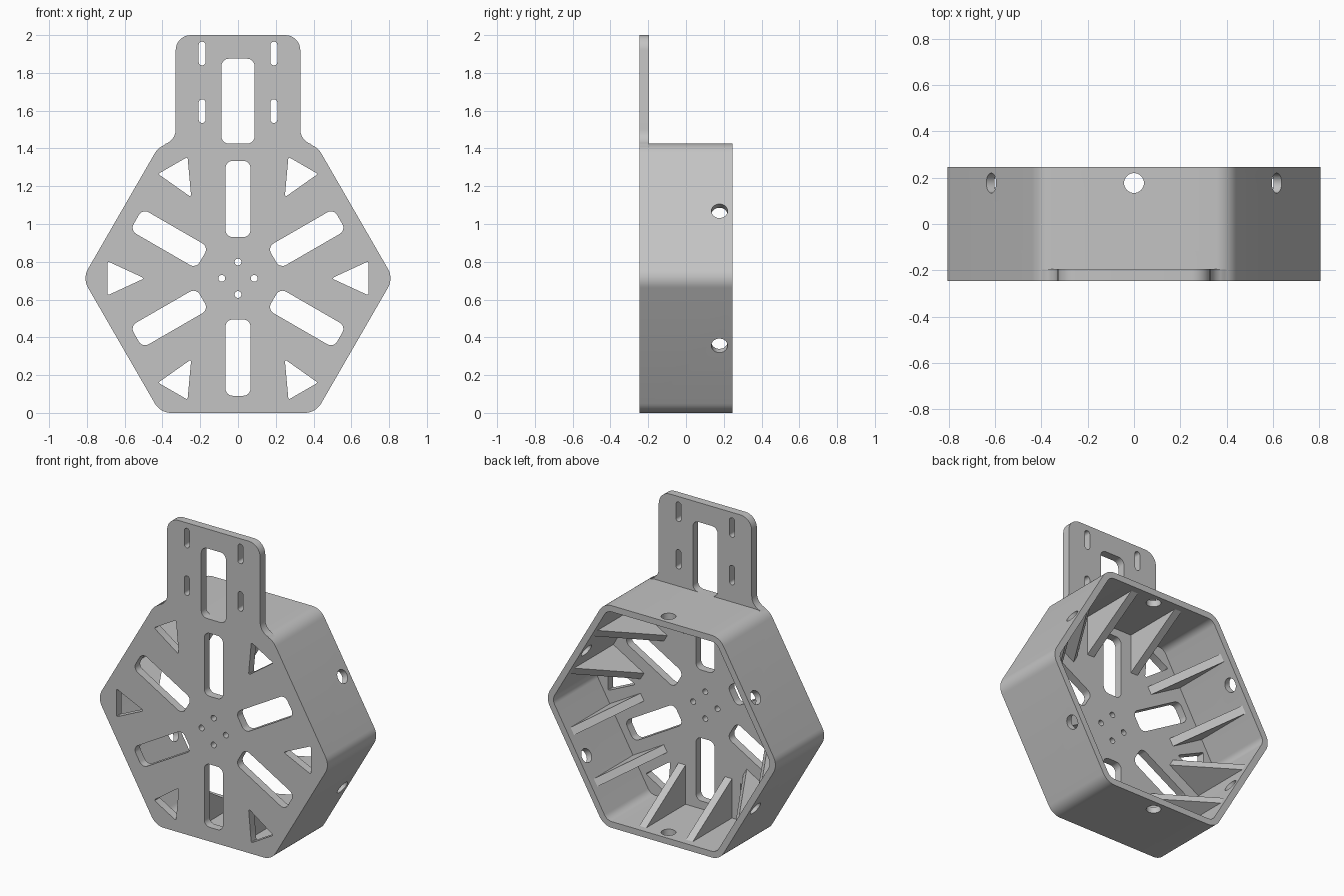
import bpy, bmesh
from math import sin, cos, tan, pi, radians
from mathutils import Vector, Matrix

if "Cube" in bpy.data.objects:
    bpy.data.objects.remove(bpy.data.objects["Cube"])

CZ, APOTHEM, CORNER, WALL = 0.7125, 0.7125, 0.1, 0.04
FRONT, BACK, PLATE = -0.247, 0.247, 0.052
INNER = FRONT + PLATE

grey = bpy.data.materials.new("Light grey")
grey.use_nodes = True
colour = (0.55, 0.55, 0.55, 1)
grey.diffuse_color = colour
grey.node_tree.nodes["Principled BSDF"].inputs["Base Color"].default_value = colour


def arc(cx, cz, r, a0, a1, n=8):
    return [Vector((cx + r * cos(radians(a0 + (a1 - a0) * i / n)),
                    cz + r * sin(radians(a0 + (a1 - a0) * i / n)))) for i in range(n + 1)]


def rounded(corners, r, n=8):
    """Convex anticlockwise polygon with filleted corners."""
    out = []
    for i, p in enumerate(corners):
        p = Vector(p)
        a = (Vector(corners[i - 1]) - p).normalized()
        b = (Vector(corners[(i + 1) % len(corners)]) - p).normalized()
        half = a.angle(b) / 2
        c = p + (a + b).normalized() * r / sin(half)
        start = c.copy() - Vector((-a.y, a.x)) * -r
        t0 = p + a * r / tan(half) - c
        turn = pi - 2 * half
        for k in range(n + 1):
            out.append(c + Matrix.Rotation(turn * k / n, 2) @ t0)
    return out


def rect(x0, x1, z0, z1, r):
    return rounded([(x0, z0), (x1, z0), (x1, z1), (x0, z1)], r)


def spin(points, degrees):
    """Turn points about the hexagon centre, given relative to it."""
    m = Matrix.Rotation(radians(degrees), 2)
    return [m @ Vector(p) + Vector((0, CZ)) for p in points]


def hexagon(apothem, r):
    R = apothem / cos(pi / 6)
    return spin(rounded([(R * cos(i * pi / 3), R * sin(i * pi / 3)) for i in range(6)], r), 0)


def finish(obj):
    bpy.ops.object.select_all(action='DESELECT')
    obj.select_set(True)
    bpy.context.view_layer.objects.active = obj
    bpy.ops.object.shade_smooth_by_angle(angle=radians(30))


def add_mesh(name, mesh):
    mesh.materials.clear()
    mesh.materials.append(grey)
    obj = bpy.data.objects.new(name, mesh)
    bpy.context.collection.objects.link(obj)
    return obj


def slab(name, loops, y0, y1):
    """Extrude filled outlines (first outer, then holes) from y0 to y1."""
    curve = bpy.data.curves.new(name, 'CURVE')
    curve.dimensions, curve.fill_mode = '2D', 'BOTH'
    curve.extrude = (y1 - y0) / 2
    for pts in loops:
        s = curve.splines.new('POLY')
        s.points.add(len(pts) - 1)
        for sp, p in zip(s.points, pts):
            sp.co = (p.x, p.y, 0, 1)
        s.use_cyclic_u = True
    tmp = bpy.data.objects.new(name + " outline", curve)
    bpy.context.collection.objects.link(tmp)
    deps = bpy.context.evaluated_depsgraph_get()
    mesh = bpy.data.meshes.new_from_object(tmp.evaluated_get(deps))
    bpy.data.objects.remove(tmp)
    mesh.transform(Matrix.Translation((0, (y0 + y1) / 2, 0)) @ Matrix.Rotation(pi / 2, 4, 'X'))
    bm = bmesh.new()
    bm.from_mesh(mesh)
    bmesh.ops.remove_doubles(bm, verts=bm.verts, dist=1e-5)
    bmesh.ops.recalc_face_normals(bm, faces=bm.faces)
    bm.to_mesh(mesh)
    bm.free()
    return add_mesh(name, mesh)


# Face plate outline: hexagon flowing into the mounting tab
tab_half = (arc(0.41, 1.50, 0.08, 252, 180) + arc(0.25, 1.92, 0.08, 0, 90))
tab = tab_half + [Vector((-p.x, p.y)) for p in reversed(tab_half)]
hexa = hexagon(APOTHEM, CORNER)
right = [p for p in hexa if p.x > 0 and not (p.y > CZ + 0.6 and p.x < 0.39)]
left = [p for p in hexa if p.x < 0 and not (p.y > CZ + 0.6 and p.x > -0.39)]
lower_right = sorted(right, key=lambda p: p.y + p.x * 1e-3)
lower_left = sorted(left, key=lambda p: -p.y + p.x * 1e-3)
outline = lower_right + tab + lower_left

# Openings in the plate
holes = []
for i in range(6):
    holes.append(spin(rect(0.218, 0.622, -0.066, 0.066, 0.038), 30 + 60 * i))
    holes.append(spin(rounded([(0.495, 0), (0.69, -0.09), (0.69, 0.09)], 0.006, 3), 60 * i))
for i in range(4):
    holes.append(spin(arc(0.086, 0, 0.018, 0, 345, 23), 90 * i))
holes.append(rect(-0.088, 0.088, 1.425, 1.875, 0.04))
for x in (-0.19, 0.19):
    for z in (1.535, 1.84):
        holes.append(rect(x - 0.018, x + 0.018, z, z + 0.125, 0.0175))
finish(slab("face_plate", [outline] + holes, FRONT, INNER))

# Hexagonal side wall with a round hole in each side
wall = slab("side_wall", [hexa, hexagon(APOTHEM - WALL, CORNER - WALL)], INNER, BACK)
bm = bmesh.new()
for i in range(6):
    turn = Matrix.Rotation(radians(60 * i), 4, 'Y')
    place = Matrix.Translation((0, 0, CZ)) @ turn @ Matrix.Translation((0, 0.177, APOTHEM))
    bmesh.ops.create_cone(bm, cap_ends=True, segments=32, radius1=0.043, radius2=0.043,
                          depth=0.3, matrix=place)
cutter_mesh = bpy.data.meshes.new("hole_cutter")
bm.to_mesh(cutter_mesh)
bm.free()
cutter = add_mesh("hole_cutter", cutter_mesh)
cutter.hide_render = True
mod = wall.modifiers.new("Holes", 'BOOLEAN')
mod.operation, mod.solver, mod.object = 'DIFFERENCE', 'EXACT', cutter
bpy.context.view_layer.objects.active = wall
bpy.ops.object.modifier_apply(modifier=mod.name)
bpy.data.objects.remove(cutter)
finish(wall)

# Triangular ribs, a pair on each side
bm = bmesh.new()
top = APOTHEM - WALL + 0.005
profile = [(INNER - 0.005, top), (0.21, top), (INNER - 0.005, top - 0.26)]
for i in range(6):
    m = Matrix.Translation((0, 0, CZ)) @ Matrix.Rotation(radians(60 * i), 4, 'Y')
    for x in (-0.165, 0.165):
        face = bm.faces.new([bm.verts.new(m @ Vector((x - 0.025, y, z))) for y, z in profile])
        ext = bmesh.ops.extrude_face_region(bm, geom=[face], use_keep_orig=True)
        verts = [v for v in ext["geom"] if isinstance(v, bmesh.types.BMVert)]
        bmesh.ops.translate(bm, verts=verts, vec=m.to_3x3() @ Vector((0.05, 0, 0)))
bmesh.ops.recalc_face_normals(bm, faces=bm.faces)
rib_mesh = bpy.data.meshes.new("ribs")
bm.to_mesh(rib_mesh)
bm.free()
add_mesh("ribs", rib_mesh)
